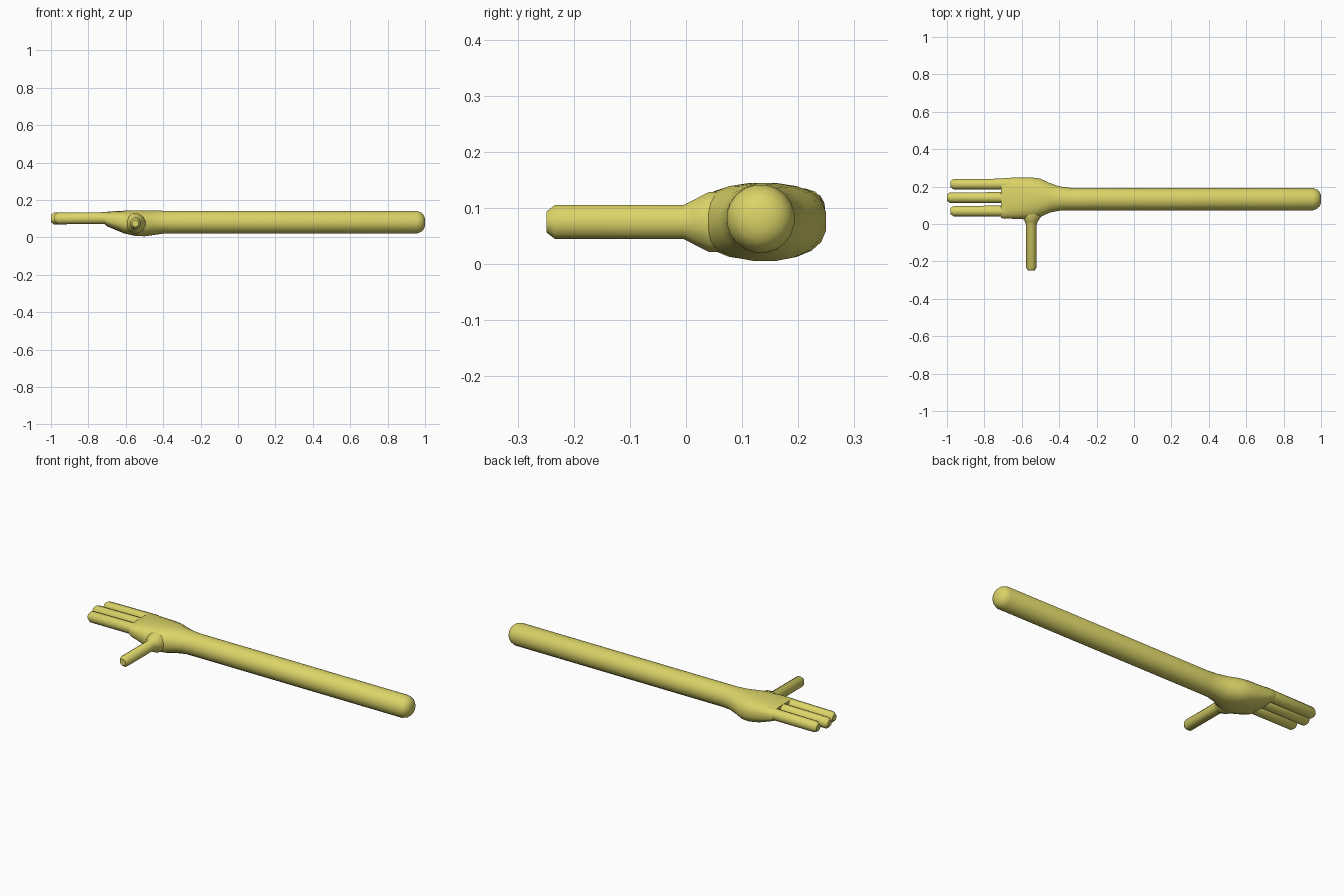
import bpy
import bmesh
import math
from mathutils import Vector

cube = bpy.data.objects.get("Cube")
if cube:
    bpy.data.objects.remove(cube, do_unlink=True)

skin = bpy.data.materials.new("pale yellow")
skin.use_nodes = True
COLOUR = (0.71, 0.66, 0.14, 1)
skin.diffuse_color = COLOUR
skin.node_tree.nodes["Principled BSDF"].inputs["Base Color"].default_value = COLOUR


def loft(name, axis, rings, sides):
    """Skin rings of (position, side centre, z centre, side half, z half, squareness)."""
    bm = bmesh.new()
    loops = []
    for pos, cs, cz, hs, hz, power in rings:
        loop = []
        for i in range(sides):
            a = math.tau * (i + 0.5) / sides
            c, s = math.cos(a), math.sin(a)
            side = cs + hs * math.copysign(abs(c) ** (2 / power), c)
            z = cz + hz * math.copysign(abs(s) ** (2 / power), s)
            loop.append(bm.verts.new(Vector((pos, side, z) if axis == "x" else (side, pos, z))))
        loops.append(loop)
    for a, b in zip(loops, loops[1:]):
        for i in range(sides):
            j = (i + 1) % sides
            bm.faces.new((a[i], a[j], b[j], b[i]))
    bm.faces.new(loops[0])
    bm.faces.new(loops[-1])
    bmesh.ops.recalc_face_normals(bm, faces=bm.faces)
    mesh = bpy.data.meshes.new(name)
    bm.to_mesh(mesh)
    bm.free()
    mesh.materials.append(skin)
    obj = bpy.data.objects.new(name, mesh)
    bpy.context.collection.objects.link(obj)
    bpy.ops.object.select_all(action="DESELECT")
    obj.select_set(True)
    bpy.context.view_layer.objects.active = obj
    bpy.ops.object.shade_smooth_by_angle(angle=math.radians(50))
    return obj


# Forearm with rounded end, swelling into the wrist and palm
profile = [(1.0, 0.02), (0.992, 0.04), (0.978, 0.053), (0.955, 0.061), (-0.34, 0.061)]
arm = [(x, 0.133, 0.081, r, r, 2) for x, r in profile]
arm += [
    (-0.40, 0.136, 0.081, 0.066, 0.062, 2),
    (-0.45, 0.140, 0.078, 0.080, 0.066, 2.1),
    (-0.50, 0.140, 0.075, 0.103, 0.070, 2.3),
    (-0.55, 0.137, 0.076, 0.114, 0.069, 2.5),
    (-0.61, 0.137, 0.082, 0.112, 0.061, 2.7),
    (-0.67, 0.138, 0.093, 0.110, 0.047, 3),
    (-0.70, 0.138, 0.098, 0.109, 0.039, 3.2),
    (-0.711, 0.138, 0.101, 0.105, 0.033, 3.2),
]
loft("arm_and_palm", "x", arm, 20)

# Three straight fingers with bevelled tips
for name, y, tip in (("front_finger", 0.069, -0.98),
                     ("middle_finger", 0.141, -1.0),
                     ("back_finger", 0.213, -0.98)):
    loft(name, "x", [
        (-0.66, y, 0.103, 0.031, 0.032, 2),
        (tip + 0.015, y, 0.101, 0.029, 0.031, 2),
        (tip, y, 0.101, 0.018, 0.019, 2),
    ], 10)

# Thumb flaring where it joins the palm
loft("thumb", "y", [
    (-0.249, -0.549, 0.075, 0.018, 0.019, 2),
    (-0.234, -0.549, 0.075, 0.029, 0.031, 2),
    (-0.005, -0.549, 0.075, 0.029, 0.031, 2),
    (0.012, -0.549, 0.075, 0.035, 0.040, 2),
    (0.040, -0.549, 0.075, 0.055, 0.055, 2),
    (0.070, -0.549, 0.075, 0.055, 0.055, 2),
], 12)
